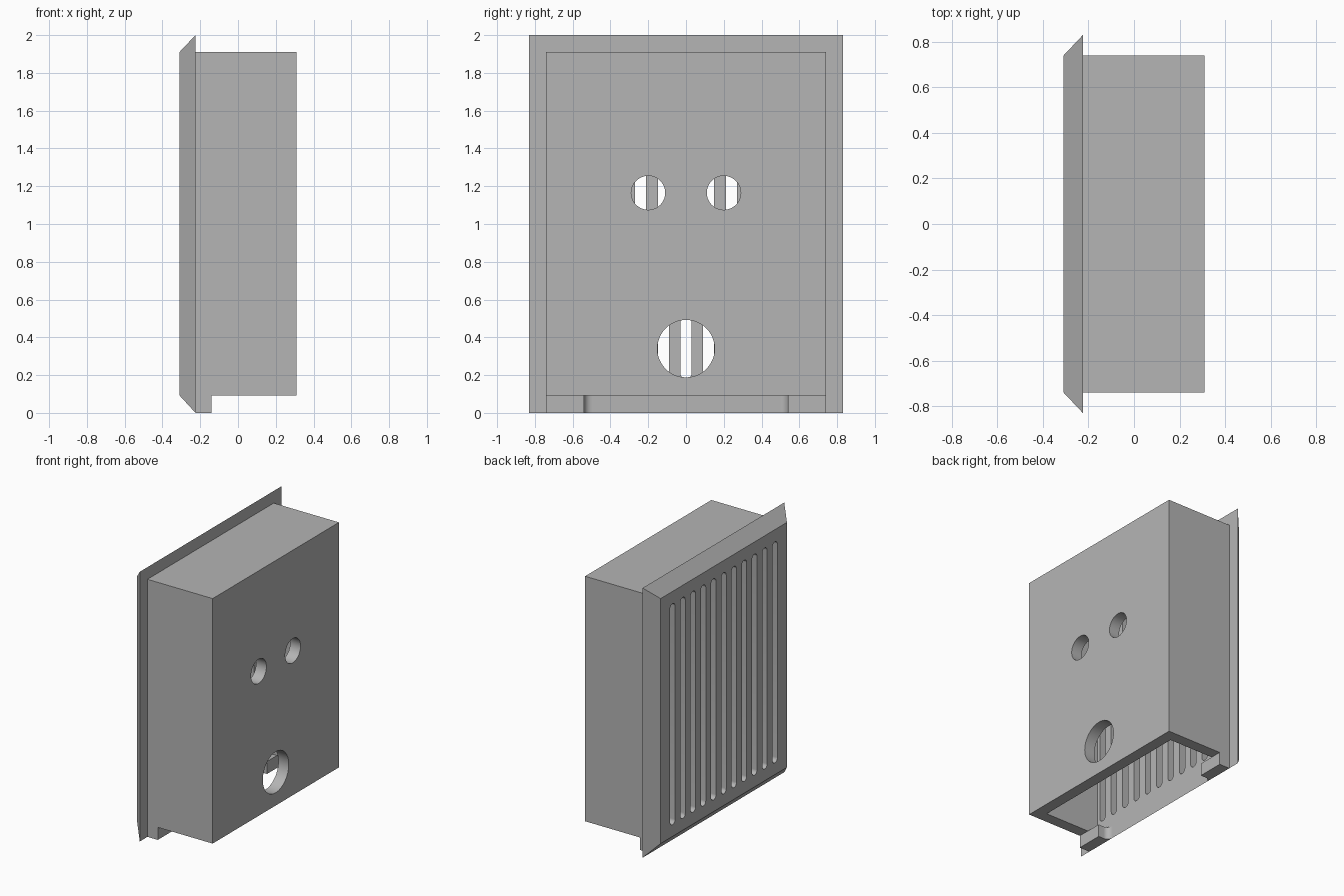
import bpy, bmesh, math
from mathutils import Vector

cube = bpy.data.objects.get("Cube")
if cube:
    bpy.data.objects.remove(cube, do_unlink=True)

grey = bpy.data.materials.new("plain grey")
grey.use_nodes = True
colour = (0.46, 0.46, 0.46, 1)
grey.diffuse_color = colour
grey.node_tree.nodes["Principled BSDF"].inputs["Base Color"].default_value = colour

# Main dimensions
FRONT, FLANGE, REAR = -0.31, -0.225, 0.31
HALF, EDGE = 0.74, 0.83
LOW, HIGH, TOP = 0.093, 1.91, 2.0
WALL = 0.085


def prisms(name, parts):
    """One mesh from several (outline, sweep vector) pairs."""
    bm = bmesh.new()
    for outline, sweep in parts:
        face = bm.faces.new([bm.verts.new(p) for p in outline])
        new = bmesh.ops.extrude_face_region(bm, geom=[face])["geom"]
        bmesh.ops.translate(bm, vec=Vector(sweep),
                            verts=[g for g in new if isinstance(g, bmesh.types.BMVert)])
    bmesh.ops.recalc_face_normals(bm, faces=bm.faces[:])
    mesh = bpy.data.meshes.new(name)
    bm.to_mesh(mesh)
    bm.free()
    mesh.materials.append(grey)
    obj = bpy.data.objects.new(name, mesh)
    bpy.context.collection.objects.link(obj)
    return obj


def rect(x, y, z0, z1):
    return [(x, -y, z0), (x, y, z0), (x, y, z1), (x, -y, z1)]


def capsule(x, y, z0, z1, r, steps):
    """Upright round-ended outline; a circle when both centres match."""
    pts = []
    for z, start in ((z1, 0), (z0, math.pi)):
        skip = 1 if z0 == z1 else 0
        for i in range(steps + 1 - skip):
            a = start + math.pi * i / steps
            pts.append((x, y + r * math.cos(a), z + r * math.sin(a)))
    return pts


def activate(obj):
    bpy.ops.object.select_all(action="DESELECT")
    obj.select_set(True)
    bpy.context.view_layer.objects.active = obj


def cut(obj, cutter):
    cutter.hide_render = True
    mod = obj.modifiers.new("cut", "BOOLEAN")
    mod.operation, mod.solver, mod.object = "DIFFERENCE", "EXACT", cutter
    activate(obj)
    bpy.ops.object.modifier_apply(modifier=mod.name)
    bpy.data.objects.remove(cutter, do_unlink=True)


# Grille plate: bevelled flange that widens towards its back
plate = prisms("grille_plate", [(rect(FRONT, HALF, LOW, HIGH), (FLANGE - FRONT, 0, 0))])
for v in plate.data.vertices:
    if v.co.x > FLANGE - 0.01:
        v.co.y = math.copysign(EDGE, v.co.y)
        v.co.z = TOP if v.co.z > 1 else 0

# Row of upright slots through the plate
SLOT = 0.029
cut(plate, prisms("slot_cutter", [
    (capsule(FRONT - 0.1, 0.12 * i, 0.18 + SLOT, 1.82 - SLOT, SLOT, 12), (0.3, 0, 0))
    for i in range(-5, 6)]))

# Housing: box open at the bottom and towards the grille
housing = prisms("housing", [(rect(FLANGE, HALF, LOW, HIGH), (REAR - FLANGE, 0, 0))])
cut(housing, prisms("cavity_cutter", [
    (rect(FLANGE - 0.1, HALF - WALL, LOW - 0.1, HIGH - WALL), (REAR - WALL - FLANGE + 0.1, 0, 0))]))

# Two small holes and one large hole in the rear wall
cut(housing, prisms("hole_cutter", [
    (capsule(REAR - 0.2, y, z, z, r, 24), (0.4, 0, 0))
    for y, z, r in ((-0.2, 1.165, 0.09), (0.2, 1.165, 0.09), (0, 0.34, 0.152))]))

# Bottom lip blocks with a rounded inner corner on each side
LIP, INNER, FILLET = -0.14, 0.54, 0.042
feet = []
for side, label in ((1, "back"), (-1, "front")):
    outline = [(FLANGE, HALF), (LIP, HALF), (LIP, INNER)]
    for i in range(11):
        a = math.pi / 2 * (1 + i / 10)
        outline.append((FLANGE + FILLET + FILLET * math.cos(a),
                        INNER - FILLET + FILLET * math.sin(a)))
    feet.append(prisms(label + "_lip", [([(x, side * y, 0) for x, y in outline], (0, 0, LOW))]))

for obj in [plate, housing] + feet:
    activate(obj)
    bpy.ops.object.shade_smooth_by_angle(angle=math.radians(30))
